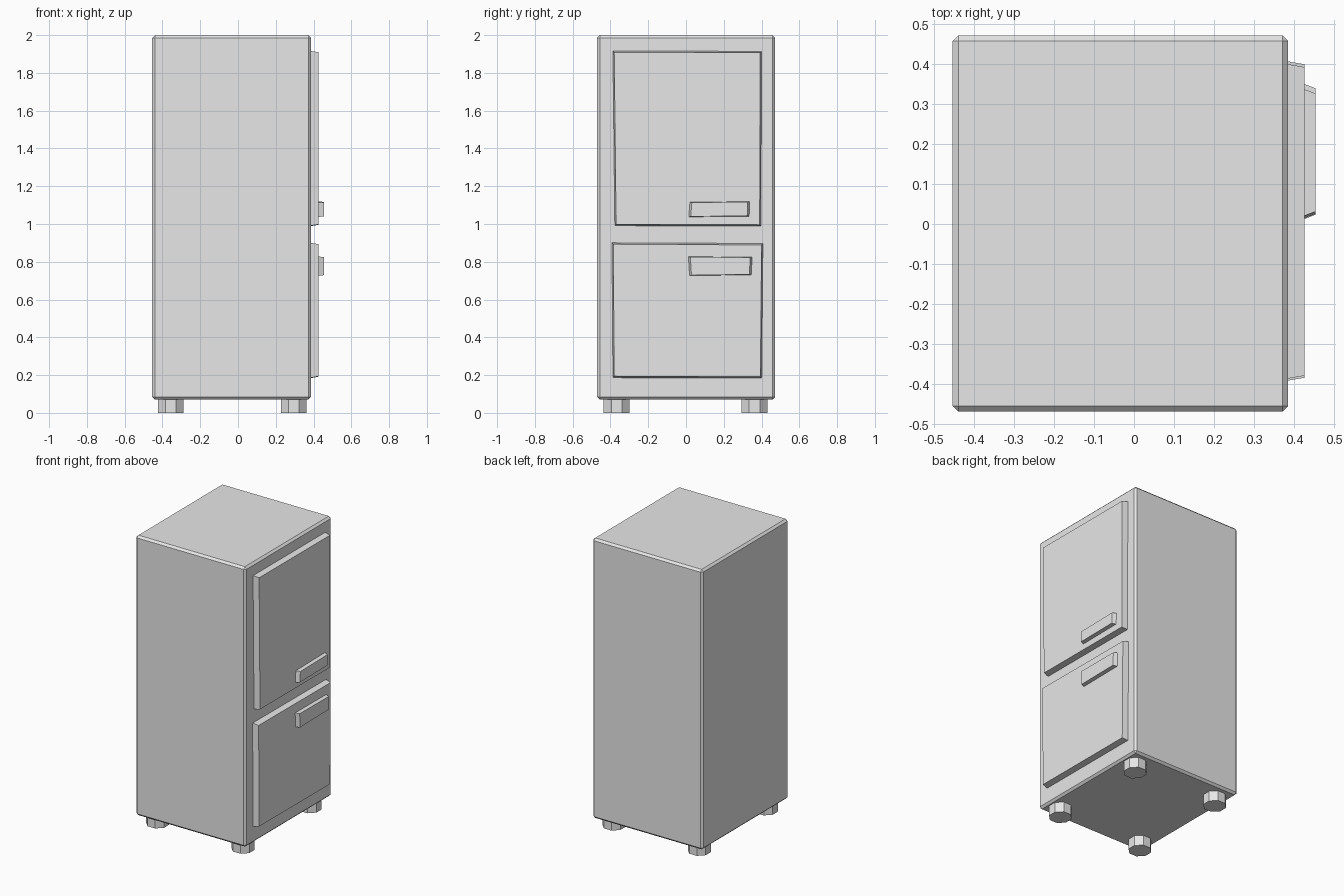
import bpy, bmesh, math

if "Cube" in bpy.data.objects:
    bpy.data.objects.remove(bpy.data.objects["Cube"])

grey = bpy.data.materials.new("plain grey")
grey.diffuse_color = (0.8, 0.8, 0.8, 1)
grey.use_nodes = True
grey.node_tree.nodes["Principled BSDF"].inputs["Base Color"].default_value = grey.diffuse_color


def finish(bm, name):
    bmesh.ops.recalc_face_normals(bm, faces=bm.faces)
    mesh = bpy.data.meshes.new(name)
    bm.to_mesh(mesh)
    bm.free()
    mesh.materials.append(grey)
    ob = bpy.data.objects.new(name, mesh)
    bpy.context.collection.objects.link(ob)
    return ob


def raised_panel(name, corners, x0, x1, inset_y, inset_z):
    """Slab facing +x; corners (y, z) run from lower left, counter-clockwise."""
    bm = bmesh.new()
    signs = [(1, 1), (-1, 1), (-1, -1), (1, -1)]
    back = [bm.verts.new((x0, y, z)) for y, z in corners]
    front = [bm.verts.new((x1, y + sy * inset_y, z + sz * inset_z))
             for (y, z), (sy, sz) in zip(corners, signs)]
    bm.faces.new(front)
    bm.faces.new(back[::-1])
    for i in range(4):
        j = (i + 1) % 4
        bm.faces.new((back[i], back[j], front[j], front[i]))
    return finish(bm, name)


# Cabinet: box with narrow chamfered edges
bm = bmesh.new()
bmesh.ops.create_cube(bm, size=1)
bmesh.ops.scale(bm, verts=bm.verts, vec=(0.84, 0.942, 1.93))
bmesh.ops.translate(bm, verts=bm.verts, vec=(-0.034, 0.001, 1.035))
bmesh.ops.bevel(bm, geom=bm.edges[:], offset=0.014, segments=1,
                affect='EDGES', profile=0.5)
finish(bm, "cabinet")

# Doors, slightly out of square
raised_panel("upper_door",
             [(-0.378, 0.99), (0.398, 0.988), (0.401, 1.915), (-0.388, 1.917)],
             0.38, 0.427, 0.008, 0.008)
raised_panel("lower_door",
             [(-0.388, 0.185), (0.402, 0.183), (0.408, 0.898), (-0.393, 0.902)],
             0.38, 0.427, 0.008, 0.009)

# Handles
raised_panel("upper_handle",
             [(0.012, 1.037), (0.337, 1.04), (0.34, 1.12), (0.018, 1.116)],
             0.42, 0.454, 0.013, 0.003)
raised_panel("lower_handle",
             [(0.016, 0.726), (0.348, 0.73), (0.353, 0.826), (0.01, 0.828)],
             0.42, 0.454, 0.013, 0.003)

# Eight-sided feet
for side, x in (("left", -0.356), ("right", 0.295)):
    for end, y in (("front", -0.367), ("back", 0.363)):
        bm = bmesh.new()
        r = 0.0685 / math.cos(math.pi / 8)
        ring = [bm.verts.new((x + r * math.cos((i + 0.5) * math.pi / 4),
                              y + r * math.sin((i + 0.5) * math.pi / 4), 0))
                for i in range(8)]
        base = bm.faces.new(ring)
        up = bmesh.ops.extrude_face_region(bm, geom=[base], use_keep_orig=True)
        bmesh.ops.translate(bm, vec=(0, 0, 0.08), verts=[
            v for v in up["geom"] if isinstance(v, bmesh.types.BMVert)])
        finish(bm, f"{end}_{side}_foot")
